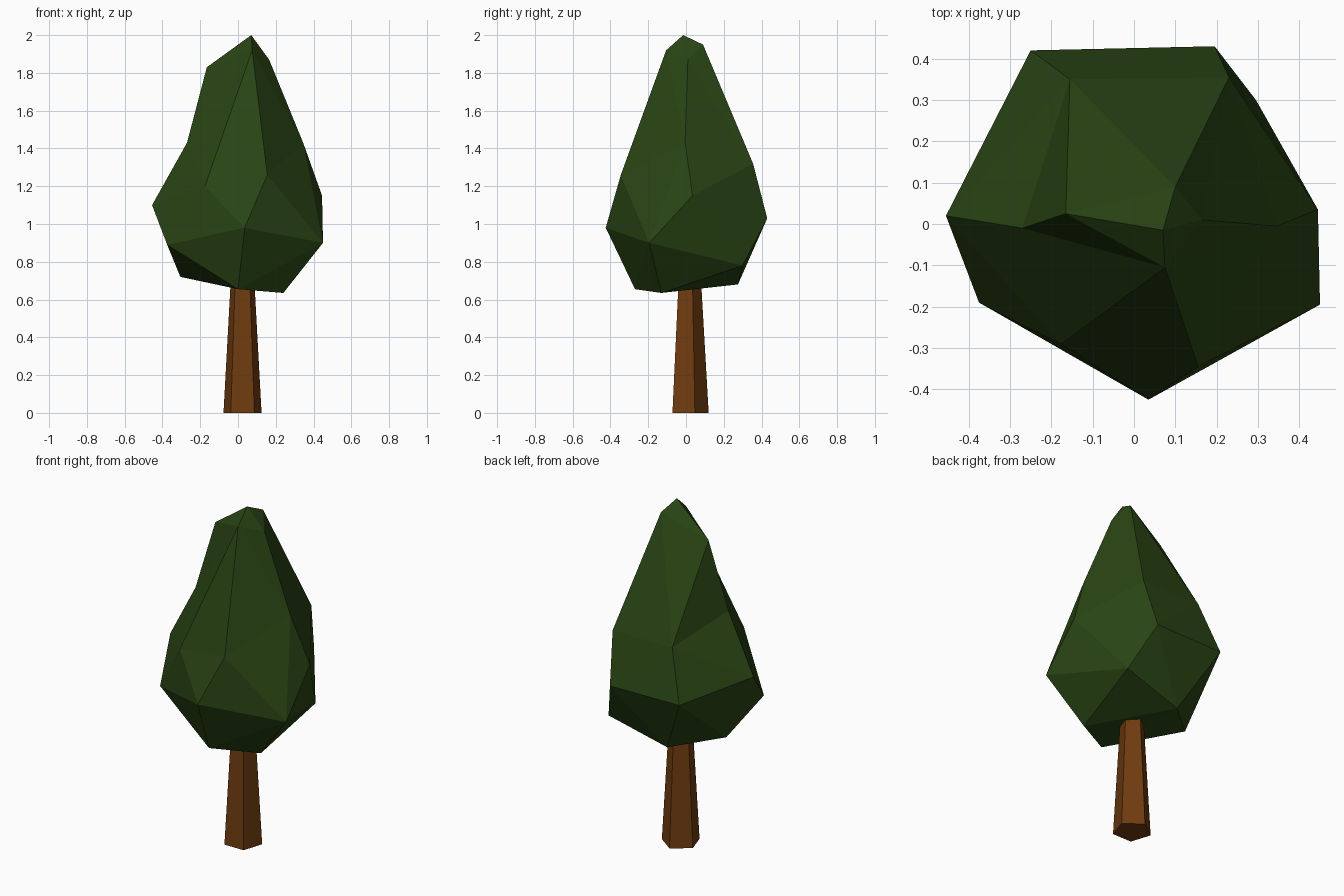
import bpy, bmesh

if "Cube" in bpy.data.objects:
    bpy.data.objects.remove(bpy.data.objects["Cube"])


def material(name, rgb):
    m = bpy.data.materials.new(name)
    m.diffuse_color = (*rgb, 1)
    m.use_nodes = True
    m.node_tree.nodes["Principled BSDF"].inputs["Base Color"].default_value = m.diffuse_color
    return m


def finish(bm, name, mat):
    bmesh.ops.recalc_face_normals(bm, faces=bm.faces)
    me = bpy.data.meshes.new(name)
    bm.to_mesh(me)
    bm.free()
    me.materials.append(mat)
    ob = bpy.data.objects.new(name, me)
    bpy.context.collection.objects.link(ob)
    return ob


def bridge(bm, upper, lower, steps):
    """Triangle strip between two closed rings; U/L says which ring advances."""
    i = j = 0
    for s in steps:
        a, b = upper[i % len(upper)], lower[j % len(lower)]
        if s == "U":
            i += 1
            bm.faces.new((a, b, upper[i % len(upper)]))
        else:
            j += 1
            bm.faces.new((a, b, lower[j % len(lower)]))


# trunk: tapered pentagon running up into the crown
bm = bmesh.new()
bmesh.ops.create_cone(bm, cap_ends=True, segments=5,
                      radius1=0.106, radius2=0.06, depth=0.8)
bmesh.ops.translate(bm, verts=bm.verts, vec=(0.024, 0.014, 0.4))
finish(bm, "trunk", material("bark", (0.16, 0.045, 0.005)))

# crown: irregular rings around a tip, all counter-clockwise from the left side
tip = (0.07, -0.015, 2.0)
top = [(-0.165, 0.025, 1.83), (0.075, -0.105, 1.92),
       (0.165, 0.01, 1.87), (0.10, 0.09, 1.95)]
shoulder = [(-0.27, -0.01, 1.43), (-0.175, -0.29, 1.2), (0.155, -0.345, 1.26),
            (0.345, -0.005, 1.43), (0.23, 0.355, 1.32), (-0.155, 0.35, 1.32)]
belly = [(-0.455, 0.02, 1.1), (-0.375, -0.19, 0.89), (0.035, -0.425, 0.98),
         (0.45, -0.195, 0.9), (0.445, 0.035, 1.15), (0.195, 0.43, 1.03),
         (-0.25, 0.42, 1.03)]
base = [(-0.305, 0.06, 0.72), (0.0, -0.27, 0.655), (0.24, -0.13, 0.635),
        (0.295, 0.30, 0.78), (-0.07, 0.275, 0.68)]

bm = bmesh.new()
apex = bm.verts.new(tip)
rings = [[bm.verts.new(p) for p in ring] for ring in (top, shoulder, belly, base)]
for k in range(len(top)):
    bm.faces.new((apex, rings[0][k], rings[0][(k + 1) % len(top)]))
for k, steps in enumerate(("ULLLULULUL", "ULLULULULULLU", "ULUULLUULULU")):
    bridge(bm, rings[k], rings[k + 1], steps)
cap = bm.faces.new(rings[3])
bmesh.ops.triangulate(bm, faces=[cap])
finish(bm, "crown", material("leaves", (0.022, 0.058, 0.007)))
